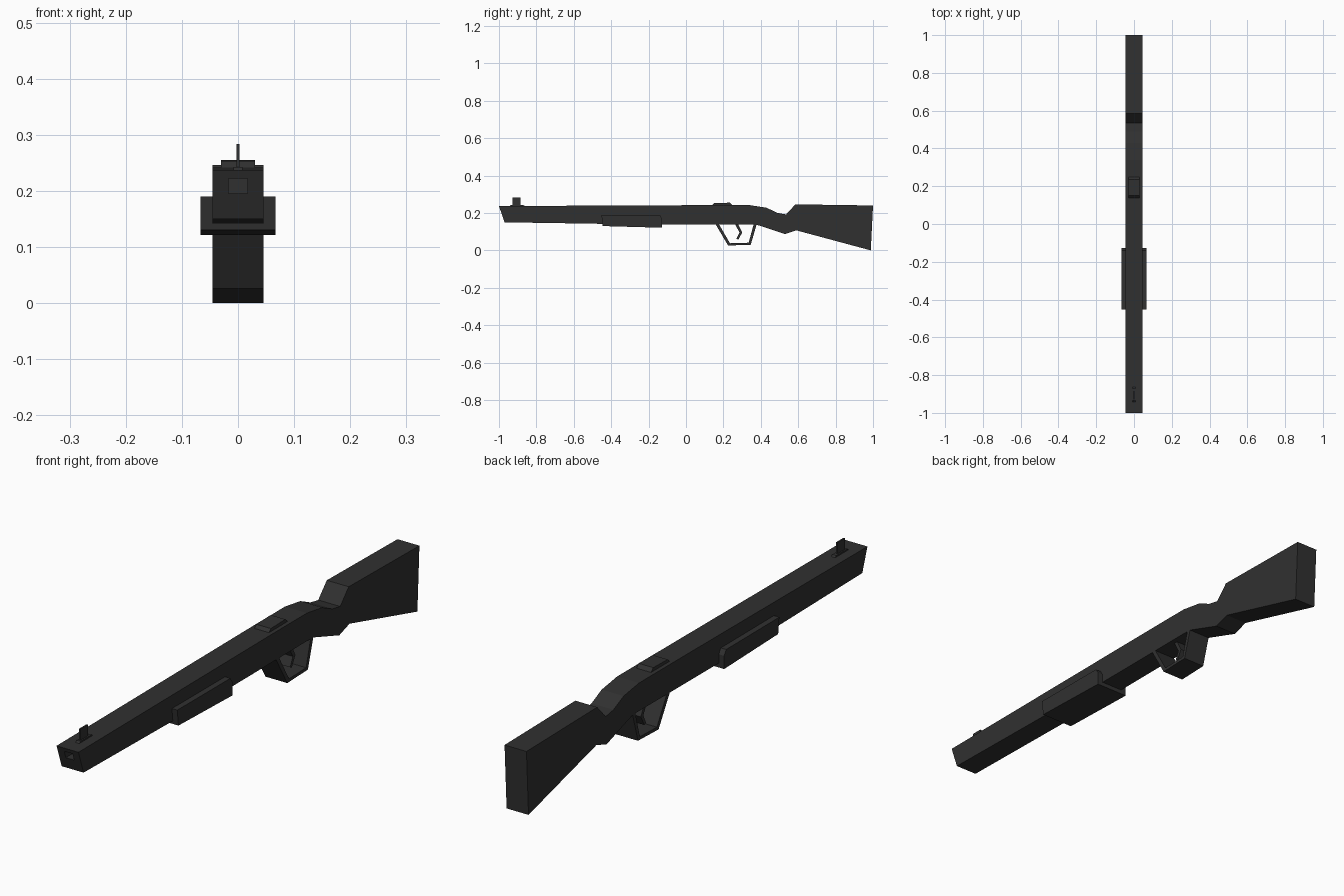
import bpy, bmesh

if "Cube" in bpy.data.objects:
    bpy.data.objects.remove(bpy.data.objects["Cube"])

dark = bpy.data.materials.new("charcoal")
dark.diffuse_color = (0.03, 0.03, 0.03, 1)
dark.use_nodes = True
dark.node_tree.nodes["Principled BSDF"].inputs["Base Color"].default_value = dark.diffuse_color


def extrude_profile(name, points, half_width):
    """Closed side profile of (y, z) points, extruded symmetrically in x."""
    bm = bmesh.new()
    face = bm.faces.new([bm.verts.new((-half_width, y, z)) for y, z in points])
    ext = bmesh.ops.extrude_face_region(bm, geom=[face], use_keep_orig=True)
    verts = [v for v in ext["geom"] if isinstance(v, bmesh.types.BMVert)]
    bmesh.ops.translate(bm, verts=verts, vec=(2 * half_width, 0, 0))
    bmesh.ops.recalc_face_normals(bm, faces=bm.faces)
    mesh = bpy.data.meshes.new(name)
    bm.to_mesh(mesh)
    bm.free()
    mesh.materials.append(dark)
    obj = bpy.data.objects.new(name, mesh)
    bpy.context.collection.objects.link(obj)
    return obj


# Barrel, grip and butt in one silhouette
body = extrude_profile("body_and_stock", [
    (-1.0, 0.237), (0.15, 0.242), (0.34, 0.242), (0.43, 0.228), (0.49, 0.2),
    (0.535, 0.192), (0.585, 0.246), (1.0, 0.24), (0.988, 0.0), (0.59, 0.107),
    (0.53, 0.087), (0.375, 0.138), (-0.13, 0.137), (-0.97, 0.15)], 0.045)

# Muzzle opening
cutter = extrude_profile("muzzle_cutter", [
    (-1.05, 0.195), (-1.05, 0.222), (-0.94, 0.222), (-0.94, 0.195)], 0.017)
cutter.hide_render = True
cutter.hide_set(True)
cut = body.modifiers.new("muzzle_opening", 'BOOLEAN')
cut.operation = 'DIFFERENCE'
cut.solver = 'EXACT'
cut.object = cutter

# Sliding fore grip
extrude_profile("fore_grip", [
    (-0.452, 0.19), (-0.14, 0.189), (-0.128, 0.17), (-0.128, 0.121), (-0.445, 0.13)], 0.067)

# Full-width trigger guard, an open loop
extrude_profile("trigger_guard", [
    (0.158, 0.14), (0.225, 0.026), (0.346, 0.03), (0.378, 0.14),
    (0.362, 0.14), (0.335, 0.041), (0.235, 0.038), (0.176, 0.14)], 0.045)

# Bent trigger
extrude_profile("trigger", [
    (0.262, 0.14), (0.286, 0.096), (0.27, 0.062), (0.28, 0.058),
    (0.301, 0.096), (0.278, 0.14)], 0.025)

# Sights on top
extrude_profile("rear_sight", [
    (0.135, 0.238), (0.15, 0.253), (0.235, 0.255), (0.252, 0.238)], 0.03)
extrude_profile("front_sight_base", [
    (-0.945, 0.235), (-0.935, 0.243), (-0.87, 0.243), (-0.86, 0.235)], 0.008)
extrude_profile("front_sight_post", [
    (-0.928, 0.235), (-0.928, 0.284), (-0.885, 0.284), (-0.885, 0.235)], 0.003)
